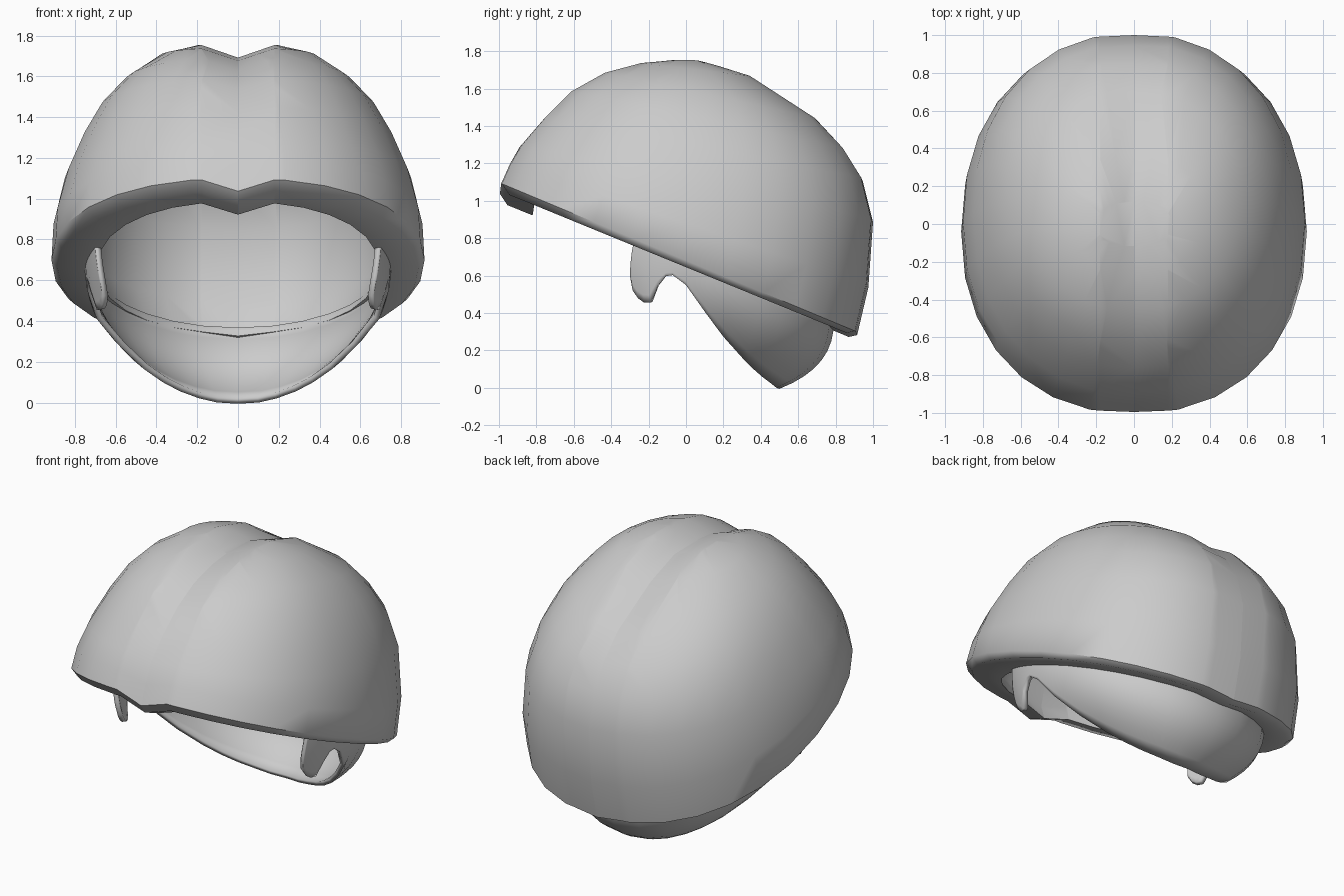
import bpy, bmesh
from math import sin, cos, pi, sqrt

if "Cube" in bpy.data.objects:
    bpy.data.objects.remove(bpy.data.objects["Cube"])


def finish(bm, name, angle):
    bmesh.ops.recalc_face_normals(bm, faces=bm.faces)
    me = bpy.data.meshes.new(name)
    bm.to_mesh(me)
    bm.free()
    ob = bpy.data.objects.new(name, me)
    bpy.context.collection.objects.link(ob)
    bpy.ops.object.select_all(action='DESELECT')
    ob.select_set(True)
    bpy.context.view_layer.objects.active = ob
    bpy.ops.object.shade_smooth_by_angle(angle=angle)
    return ob


def spow(v, p):
    return abs(v) ** p * (1 if v >= 0 else -1)


def clamp(v):
    return max(0.0, min(1.0, v))


# Helmet shell: tilted oval rings (front y, front z, back y, back z, half width)
# from the inner crown, down to the rim, then up the outside
RINGS = [
    (-0.12, 1.67, 0.12, 1.66, 0.18),
    (-0.26, 1.65, 0.34, 1.58, 0.36),
    (-0.43, 1.60, 0.65, 1.37, 0.52),
    (-0.58, 1.51, 0.78, 1.22, 0.62),
    (-0.71, 1.38, 0.87, 1.06, 0.70),
    (-0.82, 1.22, 0.91, 0.86, 0.76),
    (-0.86, 1.08, 0.86, 0.50, 0.76),
    (-0.83, 0.985, 0.75, 0.34, 0.69),
    (-0.965, 1.04, 0.88, 0.285, 0.885),
    (-1.005, 1.10, 0.925, 0.295, 0.915),
    (-0.96, 1.20, 0.985, 0.55, 0.905),
    (-0.90, 1.30, 1.01, 0.90, 0.85),
    (-0.77, 1.45, 0.955, 1.12, 0.77),
    (-0.63, 1.59, 0.855, 1.28, 0.68),
    (-0.46, 1.69, 0.71, 1.44, 0.56),
    (-0.27, 1.74, 0.37, 1.665, 0.38),
    (-0.12, 1.755, 0.12, 1.75, 0.20),
]
SEG = 28
bm = bmesh.new()
loops = []
for fy, fz, by, bz, w in RINGS:
    ring = []
    for i in range(SEG):
        a = 2 * pi * i / SEG
        c, s = spow(cos(a), 0.91), spow(sin(a), 0.91)
        t = (s + 1) / 2
        ring.append(bm.verts.new((w * c, fy + (by - fy) * t, fz + (bz - fz) * t)))
    loops.append(ring)
for r0, r1 in zip(loops, loops[1:]):
    for i in range(SEG):
        j = (i + 1) % SEG
        bm.faces.new((r0[i], r0[j], r1[j], r1[i]))
bm.faces.new(loops[0])
bm.faces.new(loops[-1])

# Centre groove: deep on the crown and at the front rim, faint between them
GROOVE = 0.18
for x in (-GROOVE, 0, GROOVE):
    bmesh.ops.bisect_plane(bm, geom=bm.verts[:] + bm.edges[:] + bm.faces[:],
                           plane_co=(x, 0, 0), plane_no=(1, 0, 0))
for v in bm.verts:
    k = max(0.0, 1 - abs(v.co.x) / GROOVE)
    crown = clamp((v.co.z - 1.35) / 0.3)
    front_rim = clamp((1.3 - v.co.z) / 0.18) if v.co.y < 0 else 0
    v.co.z -= k * (0.013 + 0.05 * max(crown, front_rim))
    v.co.y -= k * 0.01 * max(-1, min(1, v.co.y * 2))
finish(bm, "helmet_shell", 0.85)

# Neck cradle with ear tabs: columns (sine of angle at top, at bottom, drop below rim)
COLS = [
    (-0.35, -0.40, 0.18), (-0.345, -0.405, 0.25), (-0.335, -0.375, 0.28),
    (-0.31, -0.33, 0.29), (-0.28, -0.275, 0.277), (-0.204, -0.204, 0.176),
    (-0.14, -0.14, 0.105), (-0.091, -0.091, 0.084), (0, 0, 0.105),
    (0.14, 0.14, 0.204), (0.303, 0.303, 0.293), (0.5, 0.5, 0.362),
    (0.65, 0.65, 0.40), (0.78, 0.78, 0.424), (0.9, 0.9, 0.44),
    (0.97, 0.97, 0.45), (1, 1, 0.45),
]
ROWS = 8
bm = bmesh.new()


def column(top, bot, drop, side):
    col = []
    for r in range(ROWS + 1):
        t = r / ROWS
        d = -0.025 + (drop + 0.025) * t
        sn = top + (bot - top) * t
        dd = max(d, 0) ** 2
        y = 0.775 * sn * (1 - 1.8 * dd)
        taper = 0.5 + 1.7 * clamp((sn + 0.2) / 0.5)
        x = 0.735 * sqrt(max(0, 1 - sn * sn)) * (1 - taper * dd) * side
        col.append(bm.verts.new((x, y, 0.66 - 0.41 * y - d)))
    return col


cols = [column(*c, 1) for c in COLS] + [column(*c, -1) for c in COLS[-2::-1]]
for c0, c1 in zip(cols, cols[1:]):
    for r in range(ROWS):
        bm.faces.new((c0[r], c1[r], c1[r + 1], c0[r + 1]))
cradle = finish(bm, "neck_cradle", 0.8)
thick = cradle.modifiers.new("thickness", 'SOLIDIFY')
thick.thickness = 0.03
thick.offset = 0
